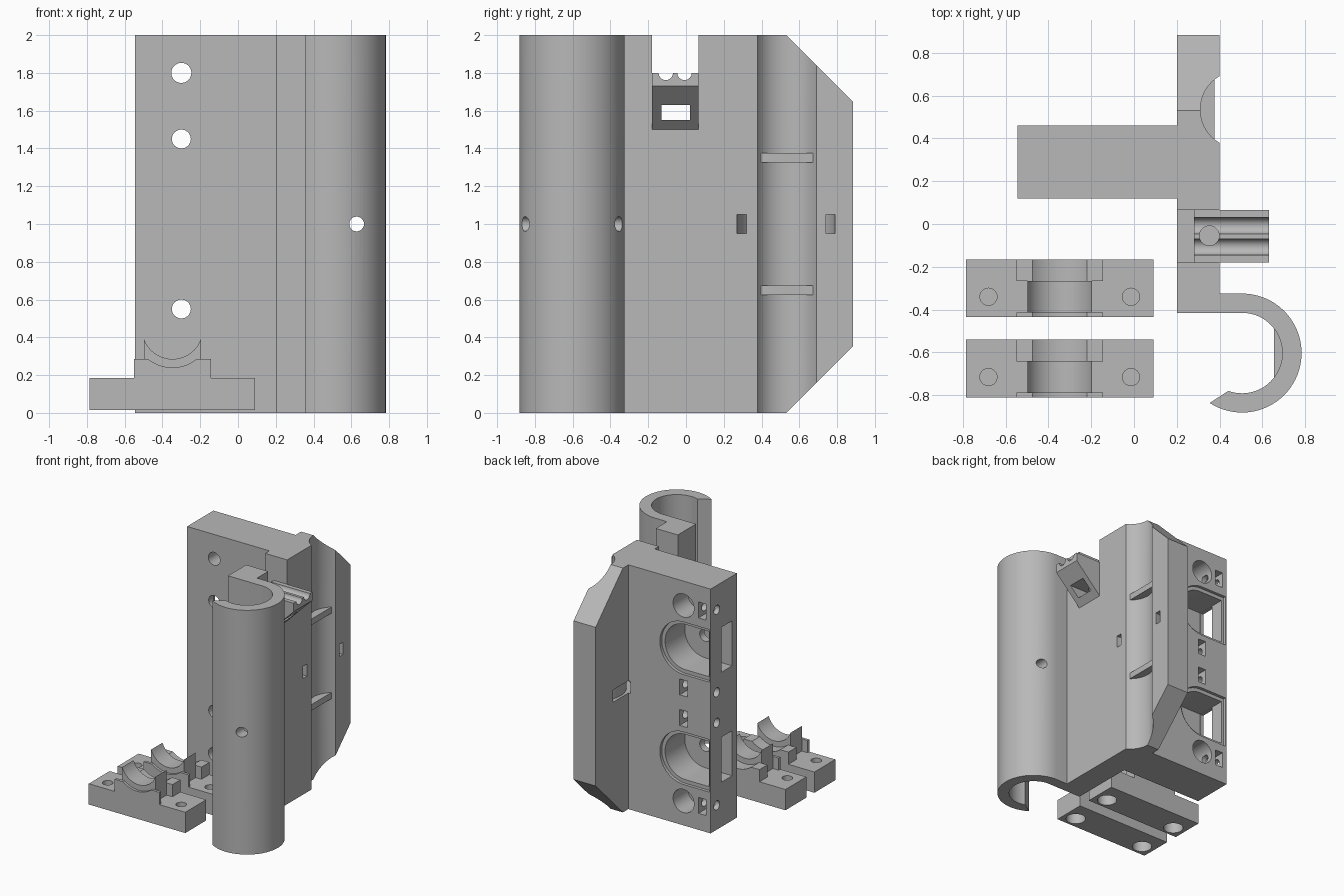
import bpy
import bmesh
from math import sin, cos, acos, radians, degrees

old = bpy.data.objects.get("Cube")
if old:
    bpy.data.objects.remove(old, do_unlink=True)

grey = bpy.data.materials.new("plain_grey")
grey.use_nodes = True
grey.diffuse_color = (0.48, 0.48, 0.48, 1)
grey.node_tree.nodes["Principled BSDF"].inputs["Base Color"].default_value = (0.48, 0.48, 0.48, 1)


def arc(cx, cy, r, a0, a1, n=32, ry=None):
    """Points on an arc, angles in degrees."""
    angles = [radians(a0 + (a1 - a0) * i / n) for i in range(n + 1)]
    return [(cx + r * cos(a), cy + (ry or r) * sin(a)) for a in angles]


def prism(name, pts, axis, lo, hi):
    """Extrude a 2D outline along an axis."""
    place = {"x": lambda a, b, t: (t, a, b),
             "y": lambda a, b, t: (a, t, b),
             "z": lambda a, b, t: (a, b, t)}[axis]
    bm = bmesh.new()
    rings = [[bm.verts.new(place(a, b, t)) for a, b in pts] for t in (lo, hi)]
    for ring in rings:
        bm.faces.new(ring)
    n = len(pts)
    for i in range(n):
        j = (i + 1) % n
        bm.faces.new((rings[0][i], rings[0][j], rings[1][j], rings[1][i]))
    bmesh.ops.recalc_face_normals(bm, faces=bm.faces)
    mesh = bpy.data.meshes.new(name)
    bm.to_mesh(mesh)
    bm.free()
    mesh.materials.append(grey)
    ob = bpy.data.objects.new(name, mesh)
    bpy.context.collection.objects.link(ob)
    return ob


def rod(a, b, r, axis, lo, hi):
    return prism("cutter", arc(a, b, r, 0, 352.5, 47), axis, lo, hi)


def box(x0, x1, y0, y1, z0, z1, name="cutter"):
    return prism(name, [(x0, y0), (x1, y0), (x1, y1), (x0, y1)], "z", z0, z1)


def combine(target, tool, operation="DIFFERENCE"):
    mod = target.modifiers.new("combine", "BOOLEAN")
    mod.operation, mod.solver, mod.object = operation, "EXACT", tool
    bpy.ops.object.select_all(action="DESELECT")
    bpy.context.view_layer.objects.active = target
    target.select_set(True)
    bpy.ops.object.modifier_apply(modifier=mod.name)
    bpy.data.objects.remove(tool, do_unlink=True)


def finish(ob):
    bpy.ops.object.select_all(action="DESELECT")
    bpy.context.view_layer.objects.active = ob
    ob.select_set(True)
    bpy.ops.object.shade_smooth_by_angle(angle=radians(30))


# Main carriage: block, plate with rod groove, and open tube in one outline
HX, HY, R_OUT, R_IN = 0.505, -0.603, 0.278, 0.188
GX, GY, GR = 0.49, 0.535, 0.18
outline = [(-0.545, 0.12), (0.2, 0.12), (0.2, HY + R_IN)]
outline += arc(HX, HY, R_IN, 90, -110, 40)
outline += arc(HX, HY, R_OUT, -123, 90, 44)
outline += [(0.4, HY + R_OUT)]
outline += arc(GX, GY, GR, 240, 120, 24)
outline += [(0.4, 0.883), (0.2, 0.883), (0.2, 0.46), (-0.545, 0.46)]
body = prism("carriage_body", outline, "z", 0, 2)

# Sloped outer corners of the plate
for top, away in ((2, 2.1), (0, -0.1)):
    s = 1 if top else -1
    combine(body, prism("cutter", [(0.43, top + s * 0.1), (0.983, top + s * 0.1),
                                   (0.983, top - s * 0.45)], "x", 0.1, 0.5))

# Support ribs in the groove and in the tube
for z in (0.65, 1.35):
    half = degrees(acos(0.115 / 0.19))
    combine(body, prism("rib", arc(GX, GY, 0.19, 180 - half, 180 + half, 16),
                        "z", z - 0.025, z + 0.025), "UNION")
    half = degrees(acos(0.15 / 0.2))
    combine(body, prism("rib", arc(HX, HY, 0.2, -half, half, 16),
                        "z", z - 0.025, z + 0.025), "UNION")

# Curved strap channel behind the groove
strap = [(0.45, 0.79)] + arc(0.4, 0.53, 0.23, 90, 270, 24, 0.26) + [(0.45, 0.27), (0.45, 0.32)]
strap += arc(0.4, 0.53, 0.18, 270, 90, 24, 0.21) + [(0.45, 0.74)]
combine(body, prism("cutter", strap, "z", 0.95, 1.05))

# Cross hole through the tube
combine(body, rod(0.628, 1, 0.039, "y", -1, -0.2))

# Notch and belt clip
combine(body, box(0.1, 0.5, -0.18, 0.065, 1.5, 2.1))
clip = prism("belt_clip", [(0.28, 1.5), (0.4, 1.5), (0.63, 1.73), (0.63, 1.8), (0.28, 1.8)],
             "y", -0.18, 0.065)
for y in (-0.107, -0.008):
    combine(clip, rod(y, 1.8, 0.038, "x", 0.2, 0.7))
combine(clip, box(0.2, 0.7, -0.13, 0.02, 1.55, 1.63))
combine(clip, rod(0.352, -0.055, 0.046, "z", 1.6, 1.9))
finish(clip)

# Bolt holes, pockets and nut slots of the block, mirrored about mid height
for s in (1, -1):
    z_end, z_mid, z_pocket = 1 + s * 0.8, 1 + s * 0.125, 1 + s * 0.45
    combine(body, rod(-0.3, z_end, 0.053, "y", 0, 0.6))
    combine(body, rod(-0.3, z_end, 0.095, "y", 0.27, 0.6))
    combine(body, rod(-0.3, z_pocket, 0.05, "y", 0, 0.6))
    # Round-ended pocket with a shallow rim and a side window
    for r, edge, depth in ((0.215, -0.535, 0.435), (0.185, -0.515, 0.18)):
        shape = arc(-0.3, z_pocket, r, -90, 90, 28)
        shape += [(edge, z_pocket + r), (edge, z_pocket - r)]
        combine(body, prism("cutter", shape, "y", depth, 0.6))
    combine(body, box(-0.7, -0.4, 0.181, 0.32, z_pocket - 0.184, z_pocket + 0.184))
    # Side bolts and their nut slots
    for z, x in ((z_end, -0.47), (z_mid, -0.3)):
        combine(body, box(x - 0.035, x + 0.035, 0.31, 0.6, z - 0.065, z + 0.065))
        combine(body, rod(0.38, z, 0.037, "x", -0.7, x + 0.08))
finish(body)

# Two loose clamps
CX, CZ = -0.347, 0.445
for name, y in (("clamp_rear", -0.435), ("clamp_front", -0.81)):
    clamp = box(-0.785, 0.09, y, y + 0.27, 0.015, 0.185, name)
    # Raised ends with the wide saddle
    for y0, y1 in ((0, 0.022), (0.168, 0.27)):
        end = box(CX - 0.203, CX + 0.203, y + y0, y + y1, 0.1, 0.285, "end_block")
        combine(end, rod(CX, CZ, 0.205, "y", y - 0.1, y + 0.4))
        combine(clamp, end, "UNION")
    # Narrow cradle with pointed horns
    cradle = box(CX - 0.15, CX + 0.15, y + 0.021, y + 0.169, 0.1, 0.39, "cradle")
    combine(cradle, rod(CX, CZ, 0.16, "y", y - 0.1, y + 0.4))
    combine(clamp, cradle, "UNION")
    # Bolt holes with wide recesses below
    for x in (CX - 0.333, CX + 0.333):
        combine(clamp, rod(x, y + 0.095, 0.04, "z", 0.115, 0.3))
        combine(clamp, rod(x, y + 0.095, 0.075, "z", -0.1, 0.105))
    finish(clamp)
